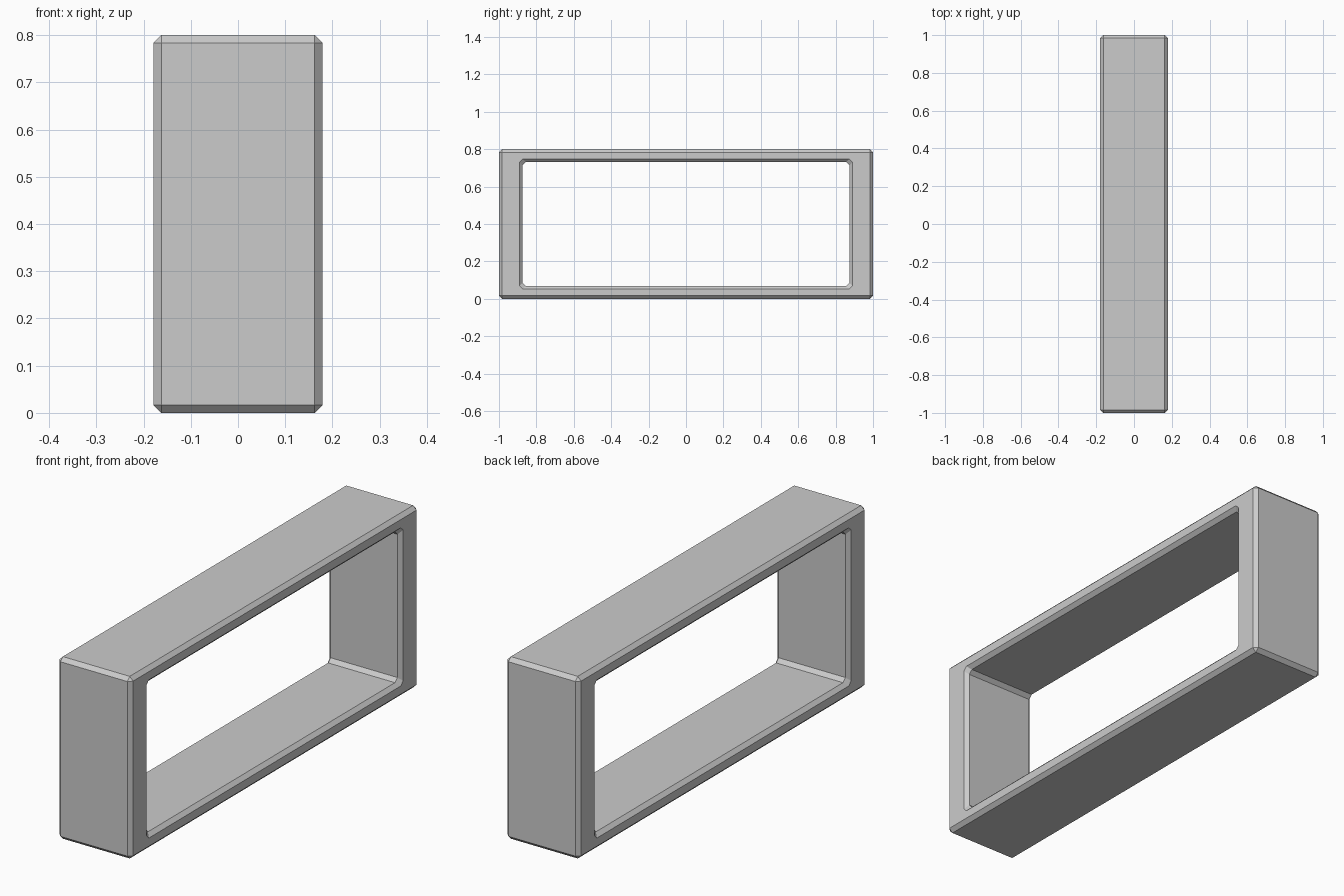
import bpy, bmesh

if "Cube" in bpy.data.objects:
    bpy.data.objects.remove(bpy.data.objects["Cube"])

B = 0.0165           # chamfer width
HX = 0.179           # half depth in x
MID = 0.4            # centre height


def ring(bm, x, hy, hz, cut):
    """Rectangle in the yz plane with its four corners cut off."""
    pts = [(hy, hz - cut), (hy - cut, hz), (cut - hy, hz), (-hy, hz - cut),
           (-hy, cut - hz), (cut - hy, -hz), (hy - cut, -hz), (hy, cut - hz)]
    return [bm.verts.new((x, y, MID + z)) for y, z in pts]


bm = bmesh.new()
OY, OZ = 1.0, 0.4        # outer half size
IY, IZ = 0.874, 0.331    # opening half size

# Cross-section walked outside -> right face -> opening -> left face
section = [
    (HX - B, OY, OZ, B), (HX, OY - B, OZ - B, 0),
    (HX, IY + B, IZ + B, B), (HX - B, IY, IZ, B),
    (B - HX, IY, IZ, B), (-HX, IY + B, IZ + B, B),
    (-HX, OY - B, OZ - B, 0), (B - HX, OY, OZ, B),
]
rings = [ring(bm, *s) for s in section]
for i, a in enumerate(rings):
    b = rings[(i + 1) % len(rings)]
    for k in range(8):
        j = (k + 1) % 8
        bm.faces.new((a[k], a[j], b[j], b[k]))

# Collapse the zero-cut corners into clean triangular corner facets
bmesh.ops.remove_doubles(bm, verts=bm.verts[:], dist=1e-5)
bmesh.ops.recalc_face_normals(bm, faces=bm.faces[:])

mesh = bpy.data.meshes.new("rectangular_frame")
bm.to_mesh(mesh)
bm.free()
frame = bpy.data.objects.new("rectangular_frame", mesh)
bpy.context.collection.objects.link(frame)
